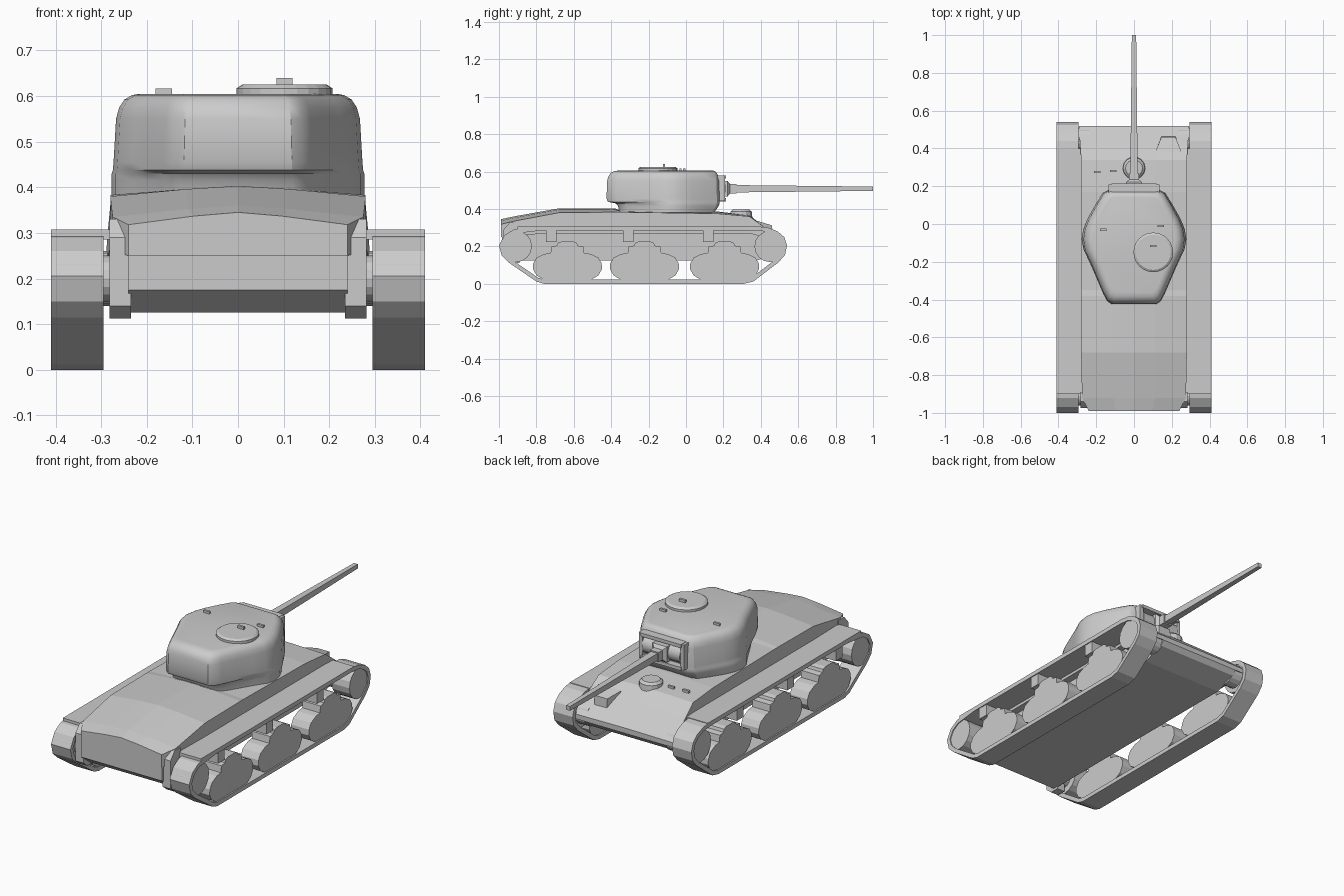
import bpy, bmesh, math
from mathutils import Vector


def finish(name, bm, smooth=None):
    bmesh.ops.recalc_face_normals(bm, faces=bm.faces)
    me = bpy.data.meshes.new(name)
    bm.to_mesh(me)
    bm.free()
    ob = bpy.data.objects.new(name, me)
    bpy.context.collection.objects.link(ob)
    if smooth:
        bpy.ops.object.select_all(action='DESELECT')
        ob.select_set(True)
        bpy.context.view_layer.objects.active = ob
        bpy.ops.object.shade_smooth_by_angle(angle=math.radians(smooth))
    return ob


def loft(name, rings, smooth=None, cap=True, closed=False):
    """Skin a list of equal-length closed rings."""
    bm = bmesh.new()
    vs = [[bm.verts.new(p) for p in r] for r in rings]
    n = len(vs[0])
    pairs = list(zip(vs, vs[1:])) + ([(vs[-1], vs[0])] if closed else [])
    for a, b in pairs:
        for i in range(n):
            j = (i + 1) % n
            bm.faces.new((a[i], a[j], b[j], b[i]))
    if cap and not closed:
        bm.faces.new(vs[0])
        bm.faces.new(vs[-1])
    return finish(name, bm, smooth)


def side_prism(name, pts, x0, x1, smooth=None):
    return loft(name, [[(x, y, z) for y, z in pts] for x in (x0, x1)], smooth)


def box(name, x0, x1, y0, y1, z0, z1):
    return side_prism(name, [(y0, z0), (y1, z0), (y1, z1), (y0, z1)], x0, x1)


def circle(cy, cz, r, n=16):
    return [(cy + r * math.cos(2 * math.pi * i / n),
             cz + r * math.sin(2 * math.pi * i / n)) for i in range(n)]


def disc(name, cx, cy, levels, n=24, smooth=None):
    """Upright round part from (z, radius) levels."""
    return loft(name, [[(x, y, z) for x, y in circle(cx, cy, r, n)]
                       for z, r in levels], smooth)


def inset(pts, d):
    """Offset a counter-clockwise outline inwards."""
    out, n = [], len(pts)
    for i in range(n):
        a, b, c = (Vector(pts[k % n]) for k in (i - 1, i, i + 1))
        e, f = (b - a).normalized(), (c - b).normalized()
        m = Vector((-e.y, e.x)) + Vector((-f.y, f.x))
        out.append(tuple(b + m * (2 * d / m.length_squared)))
    return out


# Running gear
track = [(-0.76, 0), (0.31, 0), (0.36, 0.012), (0.495, 0.115), (0.53, 0.155),
         (0.54, 0.205), (0.525, 0.25), (0.49, 0.28), (0.44, 0.3), (0.38, 0.306),
         (-0.78, 0.306), (-0.92, 0.29), (-0.97, 0.26), (-1.0, 0.205),
         (-0.985, 0.15), (-0.95, 0.115), (-0.8, 0.012)]
inner = inset(track, 0.022)
half = [(0.13, 0.03), (0.165, 0.05), (0.185, 0.085), (0.183, 0.115),
        (0.165, 0.145), (0.125, 0.165), (0.09, 0.17), (0.085, 0.205),
        (0.055, 0.21), (0.05, 0.225), (0.03, 0.232)]
bogie = half + [(-y, z) for y, z in reversed(half)]
for s, tag in ((1, "right"), (-1, "left")):
    a, b = 0.295 * s, 0.41 * s
    loft("track_" + tag, [[(x, y, z) for y, z in p] for p, x in
                          ((track, a), (track, b), (inner, b), (inner, a))],
         closed=True)
    side_prism("idler_" + tag, circle(-0.908, 0.2, 0.084), 0.3 * s, 0.405 * s)
    side_prism("sprocket_" + tag, circle(0.45, 0.2, 0.084), 0.3 * s, 0.405 * s)
    for i, cy in enumerate((-0.634, -0.222, 0.206)):
        side_prism(f"bogie_{tag}_{i}", [(cy + y, z - 0.006) for y, z in bogie],
                   0.3 * s, 0.405 * s)
        box(f"bracket_{tag}_{i}", 0.3 * s, 0.405 * s, cy - 0.115, cy - 0.058, 0.222, 0.3)
    # Shelf above the track and rear corner housing
    box("sponson_shelf_" + tag, 0.27 * s, 0.41 * s, -0.9, 0.4, 0.285, 0.307)
    side_prism("rear_housing_" + tag, [(-0.975, 0.14), (-0.94, 0.112), (-0.89, 0.112),
               (-0.89, 0.33), (-0.94, 0.33), (-0.975, 0.29)], 0.235 * s, 0.282 * s)
    side_prism("rear_axle_" + tag, circle(-0.91, 0.2, 0.05), 0.235 * s, 0.3 * s)
    side_prism("front_drive_" + tag, circle(0.45, 0.2, 0.06), 0.235 * s, 0.3 * s)

# Lower hull tub
side_prism("lower_hull", [(-0.985, 0.175), (-0.92, 0.125), (0.38, 0.125), (0.5, 0.165),
                          (0.52, 0.19), (0.52, 0.215), (0.35, 0.35), (-0.985, 0.31)],
           -0.24, 0.24)

# Upper hull: y, half width, bottom, edge height, centre height
stations = [(-0.99, 0.24, 0.25, 0.318, 0.345), (-0.92, 0.275, 0.26, 0.335, 0.36),
            (-0.68, 0.28, 0.27, 0.38, 0.403), (-0.38, 0.28, 0.27, 0.383, 0.403),
            (-0.35, 0.28, 0.27, 0.383, 0.39), (0.17, 0.28, 0.27, 0.375, 0.386),
            (0.34, 0.28, 0.27, 0.36, 0.366), (0.41, 0.285, 0.25, 0.308, 0.312),
            (0.52, 0.292, 0.19, 0.215, 0.218)]
loft("upper_hull", [[(-w, y, b), (w, y, b), (w, y, e), (w * 0.4, y, 0.3 * e + 0.7 * c),
                     (0, y, c), (-w * 0.4, y, 0.3 * e + 0.7 * c), (-w, y, e)]
                    for y, w, b, e, c in stations])

# Hull fittings
disc("deck_dome", 0, 0.295, [(0.34, 0.063), (0.385, 0.058), (0.397, 0.045)], 14)
loft("bow_wedge", [[(0.115, 0.38, 0.29), (0.25, 0.38, 0.29), (0.25, 0.385, 0.335),
                    (0.115, 0.385, 0.335)],
                   [(0.145, 0.465, 0.24), (0.22, 0.465, 0.24), (0.22, 0.46, 0.312),
                    (0.145, 0.46, 0.312)]])
for i, (x, y, z) in enumerate([(-0.195, 0.275, 0.365), (-0.11, 0.28, 0.365),
                               (-0.163, -0.03, 0.6), (0.142, -0.01, 0.6),
                               (0.102, -0.117, 0.622)]):
    box(f"periscope_{i}", x - 0.018, x + 0.018, y - 0.006, y + 0.006, z - 0.02, z + 0.017)

# Turret: half plan outline, then levels of z, width, front and rear scale
plan = [(0.135, 0.18), (0.165, 0.165), (0.2, 0.11), (0.245, 0.03), (0.268, -0.025),
        (0.277, -0.08), (0.268, -0.14), (0.235, -0.21), (0.2, -0.29), (0.165, -0.37),
        (0.145, -0.408), (0.12, -0.425)]
plan += [(-x, y) for x, y in reversed(plan)]
levels = [(0.38, 1.0, 0.88, 0.8), (0.415, 1.0, 0.98, 0.82), (0.43, 1.0, 1, 0.86),
          (0.438, 0.99, 1, 0.98), (0.455, 0.985, 1, 1), (0.55, 0.965, 0.99, 0.99),
          (0.575, 0.94, 0.97, 0.97), (0.592, 0.9, 0.94, 0.935), (0.602, 0.84, 0.9, 0.88),
          (0.605, 0.78, 0.86, 0.82)]
loft("turret", [[(x * w, -0.08 + (y + 0.08) * (f if y > -0.08 else r), z)
                 for x, y in plan] for z, w, f, r in levels], smooth=30)
disc("cupola", 0.102, -0.15, [(0.595, 0.105), (0.617, 0.105), (0.625, 0.093)], 24)

# Mantlet frame, rotor and gun
for s in (-1, 1):
    box("mantlet_cheek", 0.112 * s, 0.134 * s, 0.15, 0.208, 0.442, 0.578)
box("mantlet_top", -0.12, 0.12, 0.15, 0.215, 0.562, 0.58)
box("mantlet_bottom", -0.12, 0.12, 0.15, 0.215, 0.44, 0.458)
side_prism("mantlet_rotor", circle(0.165, 0.51, 0.05), -0.112, 0.112, smooth=40)


def square(y, r, z=0.508):
    return [(-r, y, z - r), (r, y, z - r), (r, y, z + r), (-r, y, z + r)]


loft("gun_collar", [square(0.19, 0.042), square(0.222, 0.042), square(0.235, 0.026),
                    square(0.27, 0.026)])
loft("gun_barrel", [square(0.22, 0.02), square(0.5, 0.017), square(1.0, 0.0115)])
